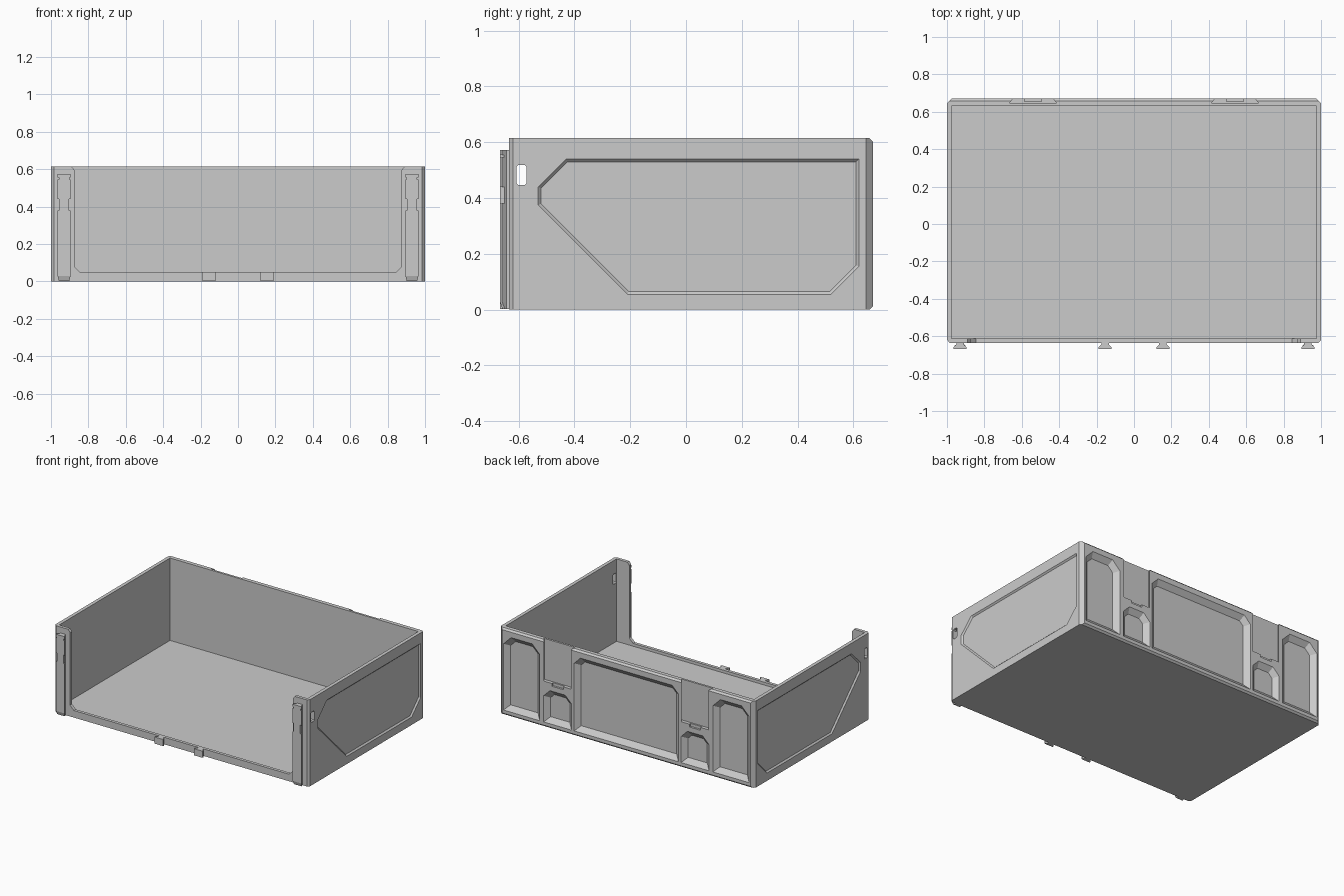
import bpy, bmesh
from mathutils import Vector

if "Cube" in bpy.data.objects:
    bpy.data.objects.remove(bpy.data.objects["Cube"])


def loft(name, rings):
    """Closed solid through a list of equal-length rings of 3D points."""
    bm = bmesh.new()
    vs = [[bm.verts.new(p) for p in r] for r in rings]
    n = len(rings[0])
    bm.faces.new(vs[0])
    bm.faces.new(vs[-1])
    for a, b in zip(vs, vs[1:]):
        for i in range(n):
            j = (i + 1) % n
            bm.faces.new((a[i], a[j], b[j], b[i]))
    bmesh.ops.recalc_face_normals(bm, faces=bm.faces)
    me = bpy.data.meshes.new(name)
    bm.to_mesh(me)
    bm.free()
    ob = bpy.data.objects.new(name, me)
    bpy.context.collection.objects.link(ob)
    return ob


def block(name, x0, x1, y0, y1, z0, z1):
    ring = [(x0, y0), (x1, y0), (x1, y1), (x0, y1)]
    return loft(name, [[(x, y, z) for x, y in ring] for z in (z0, z1)])


def cut(target, cutter):
    m = target.modifiers.new("cut", 'BOOLEAN')
    m.operation, m.solver, m.object = 'DIFFERENCE', 'EXACT', cutter
    bpy.context.view_layer.objects.active = target
    bpy.ops.object.modifier_apply(modifier=m.name)
    bpy.data.objects.remove(cutter)


def inset(poly, d):
    """Shrink a convex outline by d."""
    pts = [Vector(p) for p in poly]
    n = len(pts)
    c = sum(pts, Vector((0, 0))) / n
    out = []
    for i, p in enumerate(pts):
        ns = []
        for q, r in ((pts[i - 1], p), (p, pts[(i + 1) % n])):
            e = (r - q).normalized()
            nrm = Vector((-e.y, e.x))
            ns.append(nrm if nrm.dot(c - q) > 0 else -nrm)
        out.append(p + d * (ns[0] + ns[1]) / (1 + ns[0].dot(ns[1])))
    return out


# Outer block with chamfered corners and back edges
def plan(z, yb):
    half = [(0.985, -0.635), (1, -0.62), (1, 0.645), (1.645 - yb, yb)]
    return [(x, y, z) for x, y in half] + [(-x, y, z) for x, y in reversed(half)]


tray = loft("tray_shell", [plan(0, 0.658), plan(0.012, 0.67),
                           plan(0.603, 0.67), plan(0.615, 0.658)])

# Hollow interior
cut(tray, block("cavity", -0.975, 0.975, -0.613, 0.63, 0.03, 0.8))

# Open front with a low lip and narrow posts
side = [(0.845, 0.05), (0.875, 0.08), (0.875, 0.595), (0.89, 0.615), (0.89, 0.7)]
opening = side + [(-x, z) for x, z in reversed(side)]
cut(tray, loft("opening", [[(x, y, z) for x, z in opening] for y in (-0.7, -0.55)]))

# Shallow side panels and hand windows
panel = [(-0.53, 0.44), (-0.43, 0.54), (0.62, 0.54), (0.62, 0.155),
         (0.52, 0.055), (-0.21, 0.055), (-0.53, 0.375)]
window = [(-0.608, 0.453), (-0.601, 0.446), (-0.579, 0.446), (-0.572, 0.453),
          (-0.572, 0.512), (-0.579, 0.519), (-0.601, 0.519), (-0.608, 0.512)]
for s in (-1, 1):
    cut(tray, loft("panel", [[(s * x, y, z) for y, z in p] for x, p in
                             ((1.05, panel), (1, panel), (0.99, inset(panel, 0.01)))]))
    cut(tray, loft("window", [[(s * x, y, z) for y, z in window] for x in (1.05, 0.9)]))


# Sloped pockets in the back wall, with clipped upper corners
def pocket(x0, x1, z0, z1, c):
    p = [(x0, z0), (x1, z0), (x1, z1 - c), (x1 - c, z1), (x0 + c, z1), (x0, z1 - c)]
    cut(tray, loft("pocket", [[(x, y, z) for x, z in q] for y, q in
                              ((0.75, p), (0.67, p), (0.64, inset(p, 0.035)))]))


pocket(-0.41, 0.41, 0.035, 0.565, 0.05)
for s in (-1, 1):
    a, b = sorted((s * 0.68, s * 0.965))
    pocket(a, b, 0.035, 0.565, 0.06)
    a, b = sorted((s * 0.43, s * 0.65))
    pocket(a, b, 0.035, 0.27, 0.05)
    # Dovetail slot above, with a small latch notch in its floor
    m = s * 0.54
    slot = [(m - 0.122, 0.645), (m + 0.122, 0.645), (m + 0.122, 0.652),
            (m + 0.106, 0.67), (m + 0.106, 0.7), (m - 0.106, 0.7),
            (m - 0.106, 0.67), (m - 0.122, 0.652)]
    cut(tray, loft("slot", [[(x, y, z) for x, y in slot] for z in (0.325, 0.8)]))
    cut(tray, block("notch", m - 0.045, m + 0.045, 0.656, 0.7, 0.305, 0.34))


# Dovetail rails and short clips on the front
def dovetail(name, xc, z1, foot):
    def ring(z, w, yf):
        return [(xc - w, yf, z), (xc + w, yf, z), (xc + w, yf + 0.008, z),
                (xc + 0.02, -0.643, z), (xc + 0.02, -0.63, z), (xc - 0.02, -0.63, z),
                (xc - 0.02, -0.643, z), (xc - w, yf + 0.008, z)]
    rings = [ring(0.003, 0.034, -0.667), ring(z1, 0.034, -0.667)]
    if foot:
        rings = [ring(0.003, 0.028, -0.658), ring(0.028, 0.034, -0.667), rings[1]]
    return loft(name, rings)


for s, tag in ((-1, "left"), (1, "right")):
    rail = dovetail("front_rail_" + tag, s * 0.93, 0.573, True)
    # Side catches on each rail
    for z0, z1, d in ((0.38, 0.44, 0.008), (0.545, 0.555, 0.006)):
        for t in (-1, 1):
            a, b = sorted((s * 0.93 + t * (0.034 - d), s * 0.93 + t * 0.05))
            cut(rail, block("catch", a, b, -0.7, -0.6365, z0, z1))
    dovetail("front_clip_" + tag, s * 0.155, 0.05, False)
